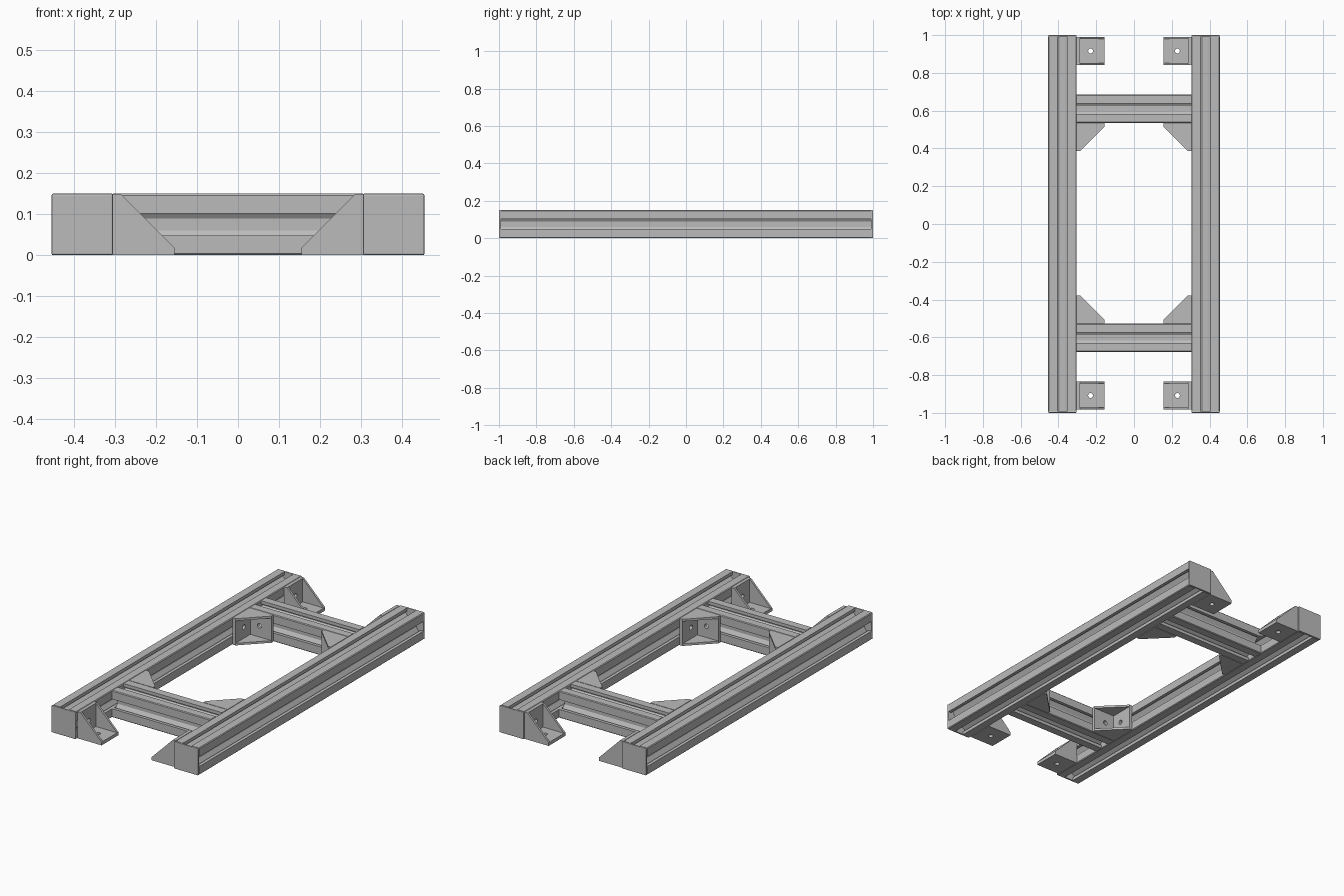
import bpy, bmesh, math
from mathutils import Matrix, Vector

cube = bpy.data.objects.get("Cube")
if cube:
    bpy.data.objects.remove(cube, do_unlink=True)

metal = bpy.data.materials.new("grey aluminium")
metal.use_nodes = True
GREY = (0.5, 0.5, 0.5, 1)
metal.diffuse_color = GREY
metal.node_tree.nodes["Principled BSDF"].inputs["Base Color"].default_value = GREY

H = 0.075          # half width of a beam
INNER = 0.304      # inner face of the rails
RAIL_X = INNER + H
CROSS_Y = 0.606
FOOT_Y = 0.912
SHIFT = 0.004      # cross members sit slightly towards the back
CAP = 0.011
LEG, THICK, WEB = 0.149, 0.018, 0.012   # bracket sizes


def finish(name, bm, matrix):
    bm.transform(matrix)
    bmesh.ops.recalc_face_normals(bm, faces=bm.faces)
    mesh = bpy.data.meshes.new(name)
    bm.to_mesh(mesh)
    bm.free()
    mesh.materials.append(metal)
    ob = bpy.data.objects.new(name, mesh)
    bpy.context.collection.objects.link(ob)
    return ob


def frame(origin, a, b, w):
    m = Matrix((a, b, w)).transposed().to_4x4()
    m.translation = Vector(origin)
    return m


def prism(bm, points, lo, hi):
    """Solid with the outline in the first two axes, lo to hi in the third."""
    rings = [[bm.verts.new((x, y, z)) for x, y in points] for z in (lo, hi)]
    bm.faces.new(rings[0])
    bm.faces.new(rings[1])
    bridge(bm, *rings)


def bridge(bm, r, s):
    n = len(r)
    for i in range(n):
        j = (i + 1) % n
        bm.faces.new((r[i], r[j], s[j], s[i]))


# T-slot outline, one side repeated four times
half_slot = [(H - 0.004, H), (0.027, H), (0.027, H - 0.018), (0.04, H - 0.018),
             (0.04, H - 0.028), (0.015, H - 0.045)]
side = half_slot + [(-x, y) for x, y in reversed(half_slot)]
slot_profile = []
for k in range(4):
    c, s = round(math.cos(k * math.pi / 2)), round(math.sin(k * math.pi / 2))
    slot_profile += [(c * x - s * y, s * x + c * y) for x, y in side]


def beam(name, half_length, matrix):
    bm = bmesh.new()
    prism(bm, slot_profile, -half_length, half_length)
    return finish(name, bm, matrix)


def holed_plate(bm, start, swap):
    """Bracket leg with a round bolt hole; swap turns it onto the other leg."""
    centre, half_w, n = LEG / 2, LEG / 2 - WEB, 16
    rings = []
    for depth in (0, THICK):
        outer, hole = [], []
        for i in range(n):
            t = 2 * math.pi * i / n
            c, s = math.cos(t), math.sin(t)
            k = max(abs(c), abs(s))
            u = centre + c / k * (LEG - centre if c > 0 else centre - start)
            for ring, p, w in ((outer, u, s / k * half_w),
                               (hole, centre + 0.013 * c, 0.013 * s)):
                ring.append(bm.verts.new((depth, p, w) if swap else (p, depth, w)))
        rings += [outer, hole]
    out0, in0, out1, in1 = rings
    for r, s in ((out0, in0), (in0, in1), (in1, out1), (out1, out0)):
        bridge(bm, r, s)


def bracket(name, matrix):
    bm = bmesh.new()
    holed_plate(bm, 0, False)
    holed_plate(bm, THICK, True)
    web = [(0, 0), (LEG, 0), (LEG, THICK), (THICK, LEG), (0, LEG)]
    prism(bm, web, -LEG / 2, -LEG / 2 + WEB)
    prism(bm, web, LEG / 2 - WEB, LEG / 2)
    return finish(name, bm, matrix)


X, Y, Z = Vector((1, 0, 0)), Vector((0, 1, 0)), Vector((0, 0, 1))

for sx, lr in ((1, "left"), (-1, "right")):
    # Long side rails
    beam(f"{lr}_rail", 1 - CAP, frame((sx * RAIL_X, 0, H), X, Z, Y))

    for sy, fb in ((-1, "front"), (1, "back")):
        # Rounded caps closing the rail ends
        bm = bmesh.new()
        bmesh.ops.create_cube(bm, size=1)
        bm.transform(Matrix.Diagonal((2 * H, CAP, 2 * H, 1)))
        cap = finish(f"{fb}_{lr}_end_cap", bm,
                     Matrix.Translation((sx * RAIL_X, sy * (1 - CAP / 2), H)))
        bevel = cap.modifiers.new("rounded edges", 'BEVEL')
        bevel.width = 0.004
        bevel.segments = 2

        # Corner brackets joining rail and cross beam
        bracket(f"{fb}_{lr}_corner_bracket",
                frame((sx * INNER, sy * (CROSS_Y - H) + SHIFT, H),
                      -sx * X, -sy * Y, Z))
        # Foot brackets with a floor plate at the rail ends
        bracket(f"{fb}_{lr}_foot_bracket",
                frame((sx * INNER, sy * FOOT_Y + SHIFT, 0), -sx * X, Z, Y))

# Cross beams
for sy, fb in ((-1, "front"), (1, "back")):
    beam(f"{fb}_cross_beam", INNER, frame((0, sy * CROSS_Y + SHIFT, H), Y, Z, X))
